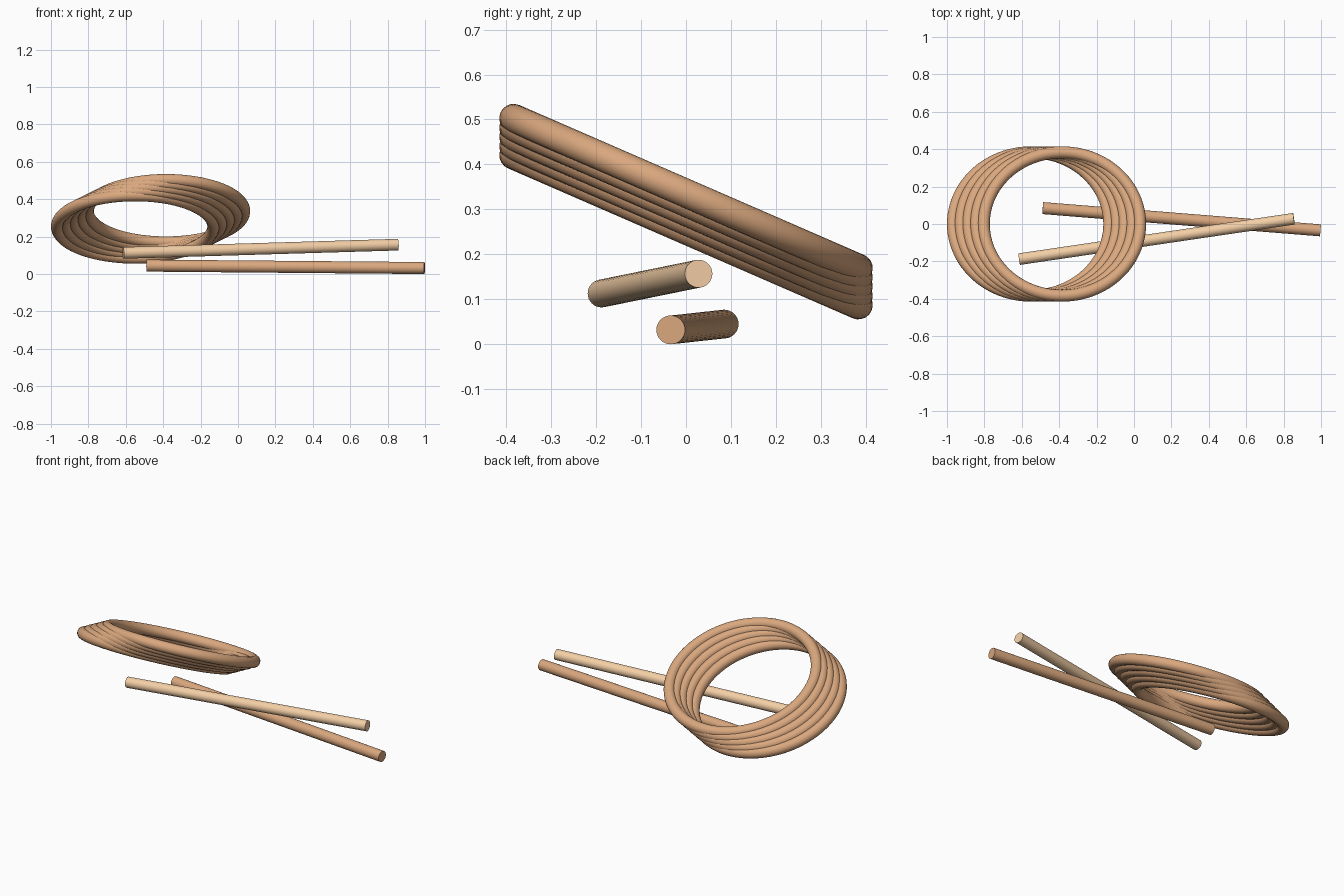
import bpy
import math
from mathutils import Vector

if "Cube" in bpy.data.objects:
    bpy.data.objects.remove(bpy.data.objects["Cube"])


def material(name, rgb):
    m = bpy.data.materials.new(name)
    m.diffuse_color = (*rgb, 1)
    m.use_nodes = True
    m.node_tree.nodes["Principled BSDF"].inputs["Base Color"].default_value = m.diffuse_color
    return m


def finish(name, mat):
    ob = bpy.context.object
    ob.name = name
    ob.data.materials.append(mat)
    bpy.ops.object.shade_smooth_by_angle(angle=math.radians(40))


def rod(name, a, b, radius, mat):
    a, b = Vector(a), Vector(b)
    d = b - a
    bpy.ops.mesh.primitive_cylinder_add(
        vertices=32, radius=radius, depth=d.length, location=(a + b) / 2,
        rotation=d.to_track_quat('Z', 'Y').to_euler())
    finish(name, mat)


copper = material("copper_brown", (0.70, 0.39, 0.21))
tan = material("light_tan", (0.90, 0.62, 0.38))

# Leaning stack of tilted rings
first, last = Vector((-0.55, 0, 0.254)), Vector((-0.385, 0, 0.336))
rings = 5
for i in range(rings):
    bpy.ops.mesh.primitive_torus_add(
        major_radius=0.418, minor_radius=0.032,
        major_segments=96, minor_segments=20,
        location=first.lerp(last, i / (rings - 1)),
        rotation=(math.radians(-23.5), 0, 0))
    finish(f"coil_ring_{i + 1}", copper)

# Two crossed sticks
rod("lower_stick", (-0.488, 0.085, 0.045), (0.997, -0.034, 0.032), 0.032, copper)
rod("upper_stick", (-0.614, -0.188, 0.113), (0.855, 0.028, 0.157), 0.031, tan)
